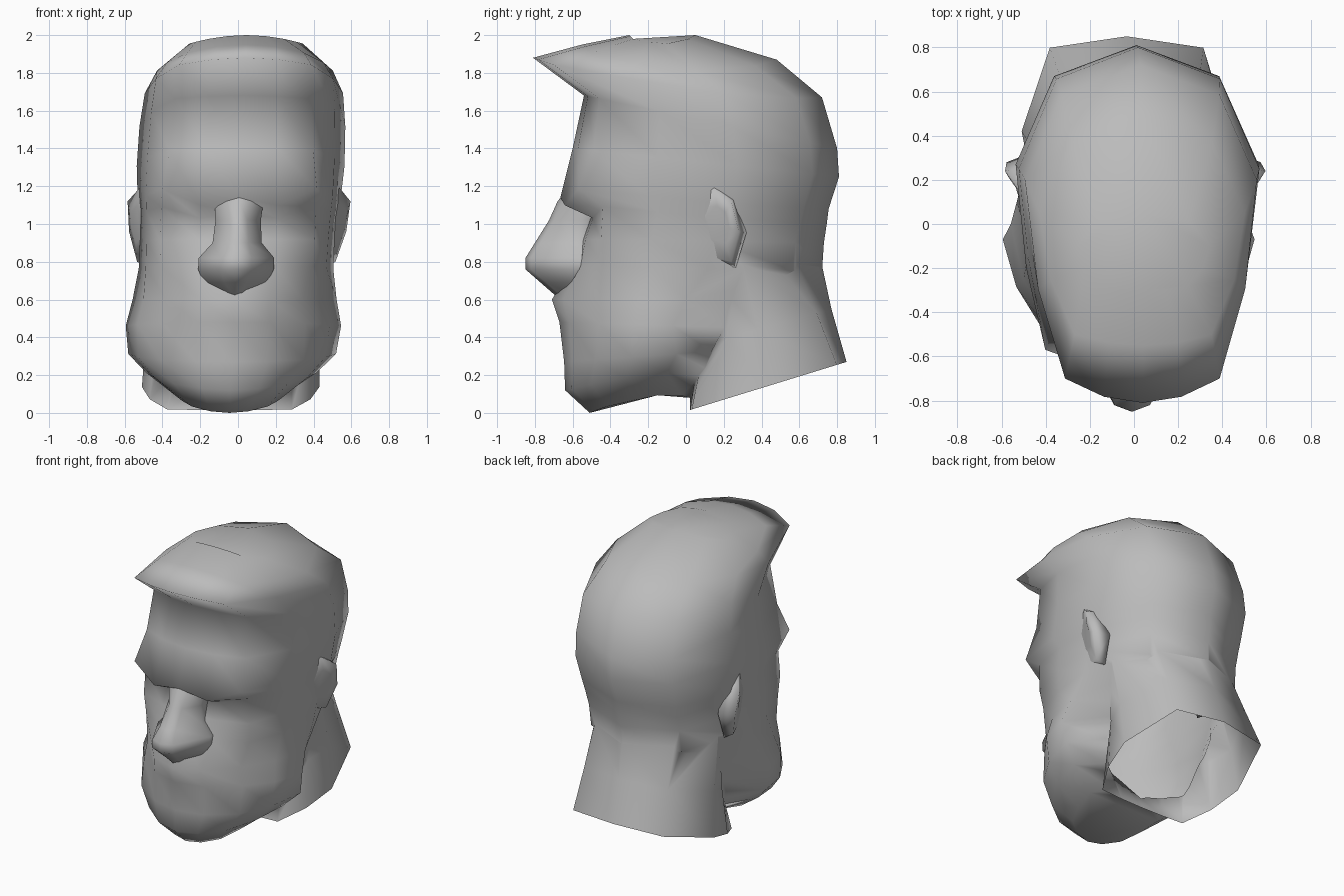
import bpy, bmesh, math

skin = bpy.data.materials.new("plain grey")
skin.diffuse_color = (0.5, 0.5, 0.5, 1)


def lean(co):
    """The whole head tilts slightly to one side."""
    x, y, z = co
    return (x + 0.045 * (z - 1), y, z)


def smooth(ob):
    for p in ob.data.polygons:
        p.use_smooth = True


def loft(name, rings, cap=True):
    bm = bmesh.new()
    rows = [[bm.verts.new(lean(p)) for p in ring] for ring in rings]
    n = len(rows[0])
    for a, b in zip(rows, rows[1:]):
        for i in range(n):
            j = (i + 1) % n
            bm.faces.new((a[i], a[j], b[j], b[i]))
    if cap:
        bm.faces.new(rows[0])
        bm.faces.new(rows[-1])
    bmesh.ops.recalc_face_normals(bm, faces=bm.faces)
    me = bpy.data.meshes.new(name)
    bm.to_mesh(me)
    bm.free()
    me.materials.append(skin)
    ob = bpy.data.objects.new(name, me)
    bpy.context.collection.objects.link(ob)
    smooth(ob)
    return ob


def outline(zf, zb, yf, xf, yc, w, yw, yb, drop=0.0, brow=0.0, fx=0.68, fy=0.74):
    """Horizontal slice: front centre, face corner, widest point, back."""
    half = [(0, yf), (xf * 0.5, yf + 0.25 * (yc - yf)), (xf, yc),
            (xf + 0.68 * (w - xf), yc + 0.45 * (yw - yc)), (w, yw),
            (fx * w, yw + fy * (yb - yw)), (0, yb)]
    pts = []
    for k, (x, y) in enumerate(half):
        z = zf + (zb - zf) * (y - yf) / (yb - yf) - drop * x * x
        z += brow * {1: -0.8, 2: 1.0, 3: 0.6}.get(k, 0)
        pts.append((x, y, z))
    return pts + [(-x, y, z) for x, y, z in pts[-2:0:-1]]


# Skull, hair overhang, face and jaw in one skin
head_rings = [
    (2.00, 2.00, -0.30, 0.20, -0.28, 0.30, -0.10, 0.05, 0.5),
    (1.95, 1.87, -0.55, 0.31, -0.50, 0.465, 0.05, 0.48, 0.42),
    (1.88, 1.67, -0.81, 0.35, -0.70, 0.525, 0.20, 0.72, 0.18),
    (1.68, 1.40, -0.54, 0.36, -0.46, 0.545, 0.25, 0.80),
    (1.40, 1.25, -0.60, 0.38, -0.49, 0.55, 0.27, 0.81),
    (1.14, 1.08, -0.665, 0.41, -0.57, 0.535, 0.25, 0.755, 0, 0.05),
    (1.06, 1.00, -0.51, 0.41, -0.44, 0.525, 0.20, 0.745, 0, 0.035),
    (0.92, 0.90, -0.56, 0.41, -0.45, 0.515, 0.15, 0.73),
    (0.78, 0.75, -0.60, 0.40, -0.43, 0.515, 0.12, 0.72),
    (0.60, 0.60, -0.71, 0.36, -0.46, 0.54, 0.00, 0.45),
    (0.48, 0.45, -0.67, 0.38, -0.46, 0.57, -0.07, 0.30),
    (0.27, 0.33, -0.645, 0.38, -0.48, 0.55, -0.05, 0.20),
    (0.12, 0.18, -0.64, 0.30, -0.50, 0.45, -0.10, 0.15, -0.25),
    (0.00, 0.08, -0.51, 0.20, -0.42, 0.28, -0.15, 0.02, -0.5),
]
head = loft("head", [outline(*r) for r in head_rings])

# Neck, running up inside the skull, with a slanted base
neck_rings = [
    (1.02, 1.02, 0.15, 0.25, 0.20, 0.38, 0.30, 0.62),
    (0.79, 0.79, 0.10, 0.30, 0.15, 0.45, 0.30, 0.718, 0, 0, 0.69, 0.68),
    (0.35, 0.55, 0.05, 0.30, 0.10, 0.46, 0.38, 0.77, 0, 0, 0.70, 0.80),
    (0.015, 0.27, 0.02, 0.33, 0.03, 0.47, 0.42, 0.85, 0, 0, 0.74, 0.88),
]
neck = loft("neck", [outline(*r) for r in neck_rings])

# Merge neck and head into one hollow skin, then open the neck base
union = head.modifiers.new("merge", 'BOOLEAN')
union.operation = 'UNION'
union.solver = 'EXACT'
union.object = neck
bpy.context.view_layer.objects.active = head
bpy.ops.object.modifier_apply(modifier=union.name)
bpy.data.objects.remove(neck)
bm = bmesh.new()
bm.from_mesh(head.data)
bmesh.ops.remove_doubles(bm, verts=bm.verts, dist=0.01)
bm.normal_update()
base = [f for f in bm.faces if f.normal.z < -0.85 and f.calc_center_median().y > 0.2
        and f.calc_center_median().z < 0.3]
bmesh.ops.delete(bm, geom=base, context='FACES')
bm.to_mesh(head.data)
bm.free()
smooth(head)

# Nose: height, ridge depth, ridge half width, base half width
nose = [(1.22, -0.60, 0.06, 0.13), (1.12, -0.68, 0.06, 0.13),
        (1.02, -0.725, 0.05, 0.12), (0.90, -0.80, 0.06, 0.13),
        (0.82, -0.85, 0.08, 0.20), (0.76, -0.85, 0.08, 0.20),
        (0.69, -0.77, 0.06, 0.17), (0.62, -0.69, 0.03, 0.06)]
loft("nose", [[(-b, -0.46, z), (-b, -0.585, z), (-r, y + 0.03, z), (0, y, z),
               (r, y + 0.03, z), (b, -0.585, z), (b, -0.46, z)]
              for z, y, r, b in nose], cap=False)

# Ears: low bulges flush at the front that stand out at the rear
ear = [(0.04, 1.08, 0.49), (0.15, 1.19, 0.53), (0.24, 1.12, 0.59),
       (0.28, 0.96, 0.575), (0.24, 0.80, 0.525), (0.09, 0.84, 0.48)]
for side, name in ((1, "ear_right"), (-1, "ear_left")):
    loft(name, [[(side * 0.47, 0.18 + 1.4 * (y - 0.18), 1 + 1.15 * (z - 1))
                 for y, z, x in ear],
                [(side * x, y, z) for y, z, x in ear],
                [(side * (0.5 * x + 0.275), 0.5 * y + 0.09, 0.5 * z + 0.5)
                 for y, z, x in ear]])
